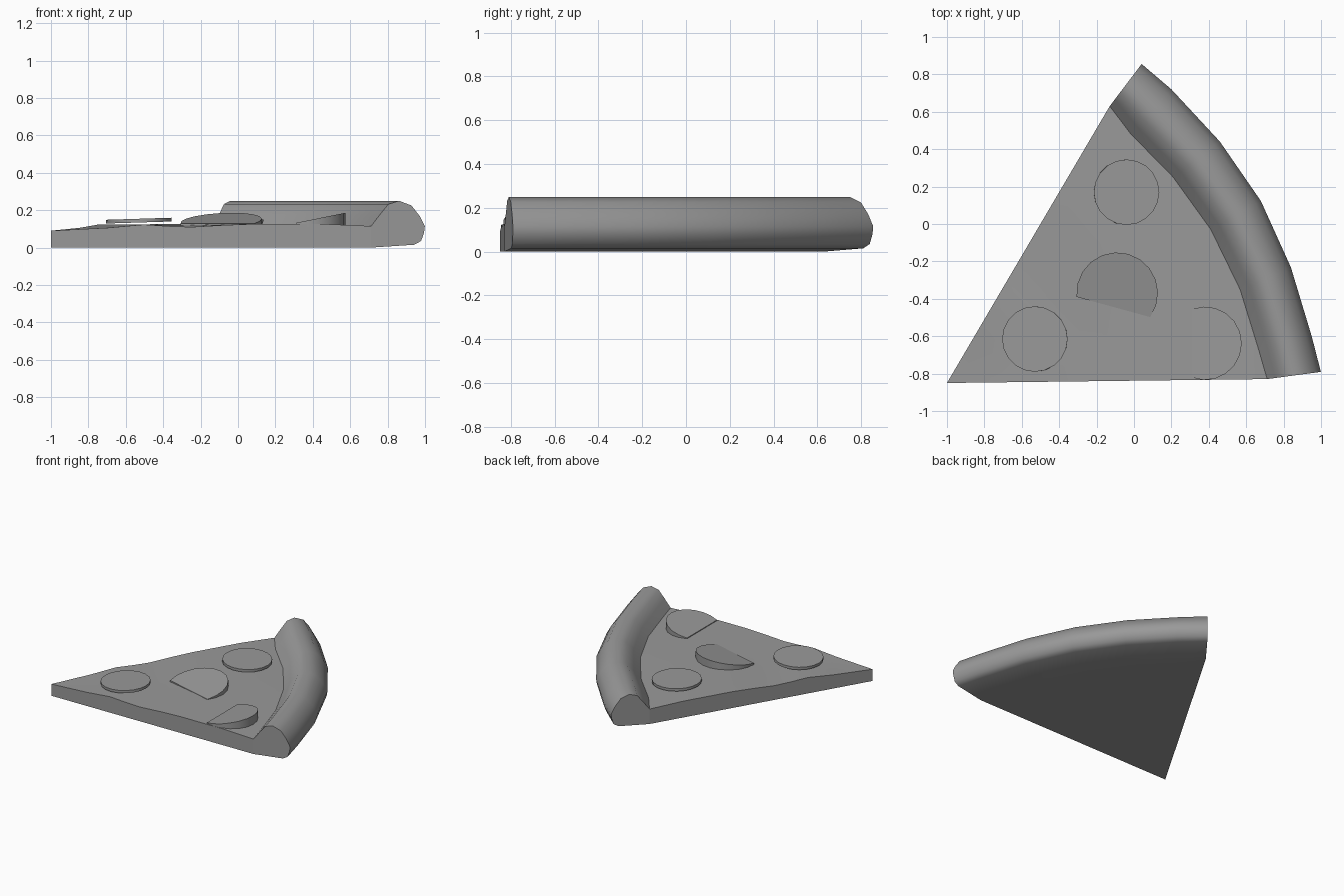
import bpy, bmesh
from math import sin, cos, radians, pi, atan2
from mathutils import Vector, Matrix

if "Cube" in bpy.data.objects:
    bpy.data.objects.remove(bpy.data.objects["Cube"])

TIP = Vector((-1.0, -0.85, 0))
grey = bpy.data.materials.new("dark_grey")
grey.diffuse_color = (0.32, 0.32, 0.32, 1)
grey.use_nodes = True
grey.node_tree.nodes["Principled BSDF"].inputs["Base Color"].default_value = grey.diffuse_color


def finish(name, bm, angle=35):
    bmesh.ops.recalc_face_normals(bm, faces=bm.faces[:])
    me = bpy.data.meshes.new(name)
    bm.to_mesh(me)
    bm.free()
    me.materials.append(grey)
    ob = bpy.data.objects.new(name, me)
    bpy.context.collection.objects.link(ob)
    bpy.ops.object.select_all(action='DESELECT')
    bpy.context.view_layer.objects.active = ob
    ob.select_set(True)
    bpy.ops.object.shade_smooth_by_angle(angle=radians(angle))
    return ob


def polar(r, deg, z):
    a = radians(deg)
    return TIP + Vector((r * cos(a), r * sin(a), z))


# stations across the slice: inner angle, inner radius, outer angle, outer radius
stations = [(0.7, 1.712, 1.7, 2.0), (6.3, 1.675, 7.3, 1.966), (17.7, 1.645, 18.6, 1.94),
            (30.2, 1.632, 30.1, 1.94), (42.3, 1.635, 41.5, 1.948), (53.6, 1.655, 52.6, 1.976),
            (59.55, 1.717, 58.6, 1.998)]

# crust: rounded section swept round the arc
profile = [(0, 0.0), (0.8, 0.015), (0.93, 0.035), (0.985, 0.08), (1, 0.115), (0.9, 0.17),
           (0.75, 0.225), (0.52, 0.25), (0.32, 0.232), (0.16, 0.175), (0, 0.115)]
bm = bmesh.new()
rings = []
for ia, ir, oa, orad in stations:
    p, q = polar(ir, ia, 0), polar(orad, oa, 0)
    rings.append([bm.verts.new(p.lerp(q, u) + Vector((0, 0, z))) for u, z in profile])
for a, b in zip(rings, rings[1:]):
    for i in range(len(profile) - 1):
        bm.faces.new((a[i], a[i + 1], b[i + 1], b[i]))
bm.faces.new(rings[0])
bm.faces.new(rings[-1])
finish("crust", bm, 45)

# slice: gently wavy top, flat bottom, straight cut sides
waves = [(0.18, 0.106), (0.29, 0.123), (0.37, 0.114), (0.44, 0.11), (0.54, 0.12),
         (0.63, 0.126), (0.85, 0.126), (1.0, 0.115)]
bm = bmesh.new()
tip_top = bm.verts.new(TIP + Vector((0, 0, 0.09)))
tip_low = bm.verts.new(TIP)
top = [[bm.verts.new(polar(ir * f, ia, z)) for ia, ir, _, _ in stations] for f, z in waves]
low = [bm.verts.new(polar(ir, ia, 0)) for ia, ir, _, _ in stations]
for j in range(len(stations) - 1):
    bm.faces.new((tip_top, top[0][j], top[0][j + 1]))
    bm.faces.new((tip_low, low[j + 1], low[j]))
    for a, b in zip(top, top[1:]):
        bm.faces.new((a[j], b[j], b[j + 1], a[j + 1]))
for j in (0, -1):
    bm.faces.new([tip_low, low[j]] + [row[j] for row in reversed(top)] + [tip_top])
finish("slice_base", bm)


# flat round toppings
def topping(name, x, y, z, tilt):
    bm = bmesh.new()
    m = Matrix.Translation((x, y, z)) @ Matrix.Rotation(radians(tilt), 4, 'Y')
    bmesh.ops.create_cone(bm, cap_ends=True, segments=20, radius1=0.175, radius2=0.175,
                          depth=0.02, matrix=m)
    finish(name, bm)


topping("topping_tip", -0.53, -0.615, 0.144, -1.8)
topping("topping_back", -0.04, 0.17, 0.142, 1.0)


# half-sunk toppings: rise from a straight line where they leave the cheese
def sunk_topping(name, cx, cy, r, p, q, low_z, high_z):
    p, q, c = Vector(p), Vector(q), Vector((cx, cy))
    a0 = atan2(q.y - cy, q.x - cx)
    a1 = atan2(p.y - cy, p.x - cx)
    if a1 < a0:
        a1 += 2 * pi
    d = (q - p).normalized()
    n = Vector((-d.y, d.x))
    pts = [c + r * Vector((cos(a0 + (a1 - a0) * i / 12), sin(a0 + (a1 - a0) * i / 12)))
           for i in range(13)]
    far = max((v - p).dot(n) for v in pts)
    bm = bmesh.new()
    up = [bm.verts.new((v.x, v.y, low_z + (high_z - low_z) * (v - p).dot(n) / far))
          for v in pts]
    dn = [bm.verts.new((v.x, v.y, 0.112)) for v in pts]
    bm.faces.new(up)
    bm.faces.new(dn[::-1])
    for i in range(13):
        k = (i + 1) % 13
        bm.faces.new((up[i], dn[i], dn[k], up[k]))
    finish(name, bm)


sunk_topping("topping_middle", -0.09, -0.37, 0.218, (-0.31, -0.39), (0.09, -0.50), 0.128, 0.186)
sunk_topping("topping_crust", 0.38, -0.638, 0.196, (0.31, -0.455), (0.31, -0.821), 0.132, 0.186)
for ob in bpy.data.objects:
    ob.select_set(False)
